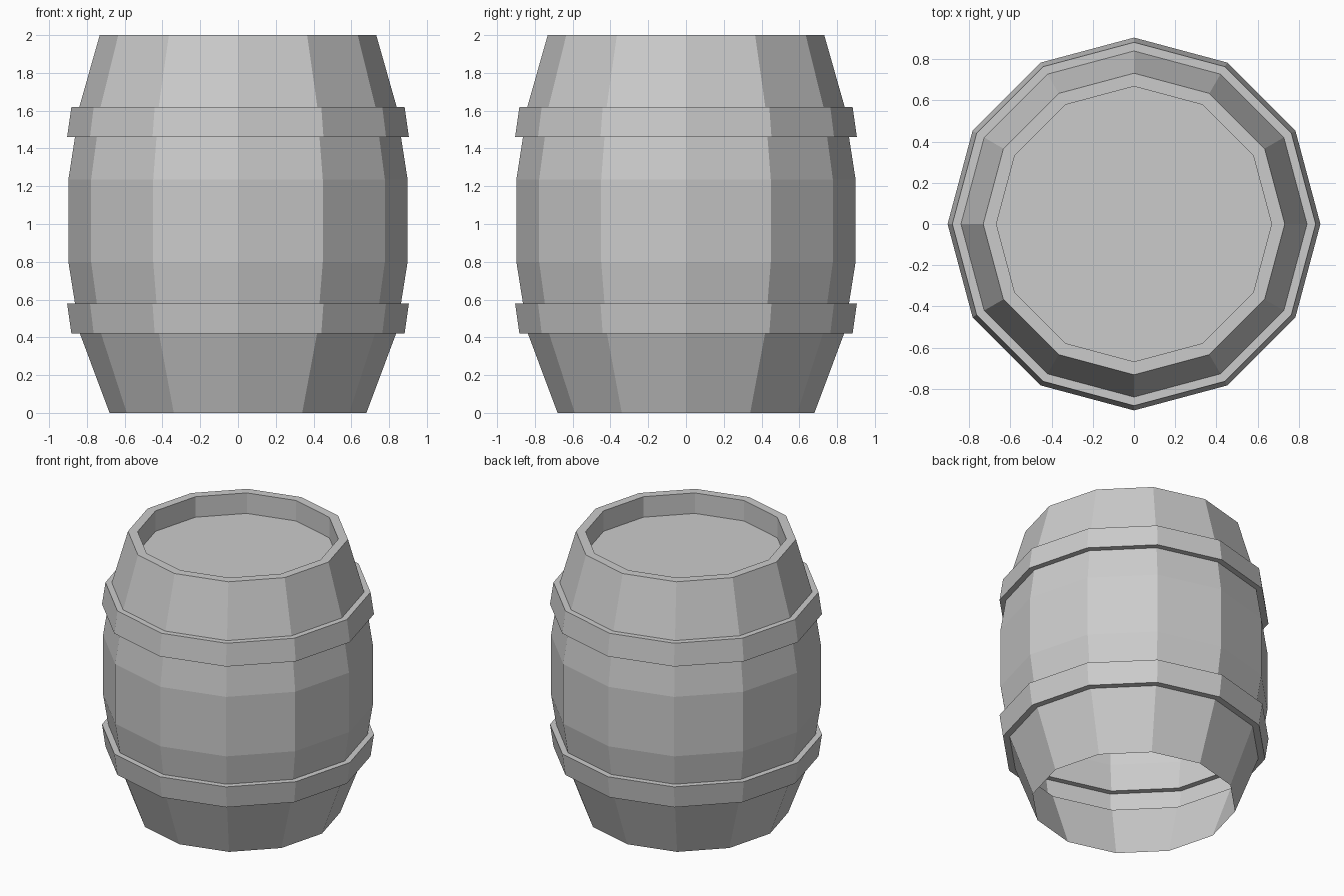
import bpy, bmesh
from math import cos, sin, tau

if "Cube" in bpy.data.objects:
    bpy.data.objects.remove(bpy.data.objects["Cube"])

SIDES = 12

# Profile (radius, height): open bottom, staves, two stepped hoops, rim, recessed lid
profile = [
    (0.68, 0.0), (0.837, 0.42),
    (0.882, 0.42), (0.905, 0.58),      # lower hoop
    (0.863, 0.58), (0.898, 0.80), (0.898, 1.235), (0.863, 1.46),
    (0.905, 1.46), (0.882, 1.62),      # upper hoop
    (0.84, 1.62), (0.732, 2.0),
    (0.668, 2.0), (0.668, 1.85),       # rim and inner wall
]

# Revolve the profile into one shell
bm = bmesh.new()
rings = [[bm.verts.new((r * cos(tau * i / SIDES), r * sin(tau * i / SIDES), z))
          for i in range(SIDES)] for r, z in profile]
for low, high in zip(rings, rings[1:]):
    for i in range(SIDES):
        j = (i + 1) % SIDES
        bm.faces.new((low[i], low[j], high[j], high[i]))

# Recessed lid
bm.faces.new(rings[-1])

mesh = bpy.data.meshes.new("barrel")
bm.to_mesh(mesh)
bm.free()
bpy.context.collection.objects.link(bpy.data.objects.new("barrel", mesh))
